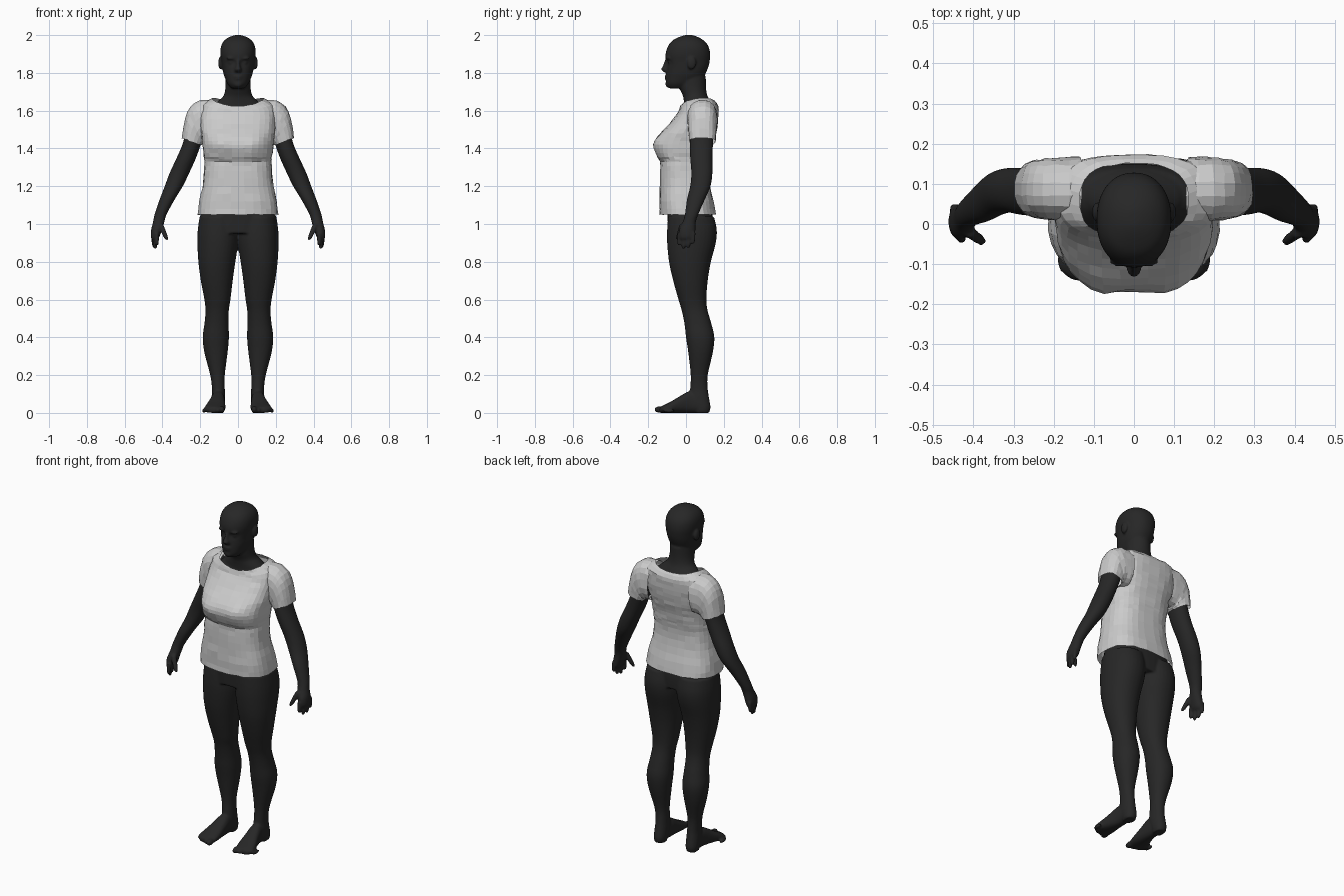
import bpy, bmesh, math, random
from mathutils import Vector as V, Matrix

random.seed(4)


def material(name, c):
    m = bpy.data.materials.new(name)
    m.diffuse_color = (c, c, c, 1)
    return m


# A ring is (centre, half axis u, half axis v, lift applied at the u ends)
def hring(z, x0, x1, y0, y1, s=1, lift=0, tilt=0):
    return (V((s * (x0 + x1) / 2, (y0 + y1) / 2, z)), V(((x1 - x0) / 2, 0, 0)),
            V((0, (y1 - y0) / 2, tilt)), V((0, 0, lift)))


def vring(y, x0, x1, z0, z1, s=1):
    return (V((s * (x0 + x1) / 2, y, (z0 + z1) / 2)), V(((x1 - x0) / 2, 0, 0)),
            V((0, 0, (z1 - z0) / 2)), V((0, 0, 0)))


def smooth_rings(rings, steps):
    """Catmull-Rom interpolation between the given rings."""
    out = []
    for i in range(len(rings) - 1):
        a, b = rings[max(i - 1, 0)], rings[i]
        c, d = rings[i + 1], rings[min(i + 2, len(rings) - 1)]
        for k in range(steps):
            t = k / steps
            out.append(tuple(0.5 * (2 * q + (r - p) * t + (2 * p - 5 * q + 4 * r - w) * t * t
                                    + (3 * q - p - 3 * r + w) * t ** 3)
                             for p, q, r, w in zip(a, b, c, d)))
    return out + [rings[-1]]


def loft(bm, rings, n=24, power=2.0, steps=4, caps=True, warp=None):
    loops = []
    for c, u, v, w in smooth_rings(rings, steps):
        loop = []
        for i in range(n):
            a = 2 * math.pi * (i + 0.5) / n
            ca, sa = math.cos(a), math.sin(a)
            ku = math.copysign(abs(ca) ** (2 / power), ca)
            kv = math.copysign(abs(sa) ** (2 / power), sa)
            p = c + u * ku + v * kv + w * ku * ku
            loop.append(bm.verts.new(warp(p) if warp else p))
        loops.append(loop)
    for a, b in zip(loops, loops[1:]):
        for i in range(n):
            j = (i + 1) % n
            bm.faces.new((a[i], a[j], b[j], b[i]))
    if caps:
        bm.faces.new(loops[0][::-1])
        bm.faces.new(loops[-1])


def ball(bm, loc, size):
    bmesh.ops.create_uvsphere(bm, u_segments=20, v_segments=14, radius=1,
                              matrix=Matrix.Translation(loc) @ Matrix.Diagonal((*size, 1)))


def finger(bm, s, p0, p1, r):
    p0, p1 = V(p0), V(p1)
    rings = []
    for t, k in ((0, 1), (0.5, 1), (0.85, 0.85), (1, 0.4)):
        p = p0.lerp(p1, t)
        rings.append(hring(p.z, p.x - r * k, p.x + r * k, p.y - r * k, p.y + r * k, s))
    loft(bm, rings, 12)


def make(name, bm, mat=None, smooth=False):
    bmesh.ops.recalc_face_normals(bm, faces=bm.faces)
    me = bpy.data.meshes.new(name)
    bm.to_mesh(me)
    bm.free()
    me.polygons.foreach_set("use_smooth", [smooth] * len(me.polygons))
    ob = bpy.data.objects.new(name, me)
    bpy.context.collection.objects.link(ob)
    if mat:
        me.materials.append(mat)
    return ob


dark = material("dark_skin", 0.02)
bm = bmesh.new()


# Head with pressed-in eye sockets
def sockets(p):
    if p.y < 0:
        p.y += 0.016 * math.exp(-((abs(p.x) - 0.036) / 0.02) ** 2 - ((p.z - 1.855) / 0.014) ** 2)
    return p


head = [(1.718, .035, -.09, 0), (1.742, .055, -.105, .04), (1.775, .07, -.106, .09),
        (1.80, .078, -.104, .105), (1.83, .083, -.102, .118), (1.86, .087, -.106, .125),
        (1.90, .093, -.108, .128), (1.94, .09, -.096, .119), (1.97, .074, -.073, .096),
        (1.99, .046, -.036, .063), (2.0, .015, -.005, .035)]
loft(bm, [hring(z, -w, w, f, b) for z, w, f, b in head], 48, 2.2, warp=sockets)
nose = [(1.878, .008, -.108), (1.835, .012, -.125), (1.818, .02, -.133), (1.803, .016, -.116)]
loft(bm, [hring(z, -w, w, f, -.08) for z, w, f in nose], 16)
ball(bm, (0, -.101, 1.781), (.026, .013, .006))
ball(bm, (0, -.1, 1.77), (.022, .013, .007))
ball(bm, (0, -.09, 1.74), (.026, .02, .018))

# Neck spreading into the shoulders
neck = [(1.54, .14, -.01, .15), (1.625, .125, -.01, .14), (1.655, .1, -.012, .126),
        (1.68, .076, -.017, .113), (1.72, .067, -.035, .106), (1.78, .065, -.05, .105)]
loft(bm, [hring(z, -w, w, f, b) for z, w, f, b in neck], 32)

# Torso hidden under the shirt
torso = [(.95, .19, -.095, .14), (1.05, .198, -.098, .14), (1.2, .17, -.1, .108),
         (1.3, .162, -.11, .105), (1.4, .168, -.135, .122), (1.5, .17, -.1, .145),
         (1.58, .17, -.03, .15), (1.63, .13, .0, .14)]
loft(bm, [hring(z, -w, w, f, b) for z, w, f, b in torso], 32, 2.3)

leg = [(1.04, .0, .203, -.095, .148), (.97, -.004, .213, -.1, .163), (.9, -.002, .215, -.1, .158),
       (.8, .014, .21, -.09, .132), (.7, .028, .197, -.068, .115), (.6, .04, .178, -.04, .108),
       (.54, .049, .172, -.022, .115), (.47, .05, .178, -.008, .135), (.4, .048, .187, 0, .15),
       (.32, .055, .178, .012, .142), (.2, .07, .147, .025, .115), (.13, .07, .138, .022, .115),
       (.08, .068, .14, .02, .122), (.03, .07, .14, .04, .13), (0, .075, .135, .05, .122)]
foot = [(.11, .08, .13, 0, .06), (.07, .074, .138, 0, .1), (.02, .07, .142, 0, .115),
        (-.03, .068, .155, 0, .09), (-.08, .066, .172, 0, .06), (-.12, .07, .178, 0, .04),
        (-.14, .075, .15, 0, .03)]
arm = [(1.6, .16, .235, .05, .13), (1.5, .17, .272, .025, .145), (1.42, .197, .295, .02, .142),
       (1.35, .222, .325, .022, .14), (1.27, .258, .362, .028, .14), (1.2, .292, .388, .022, .13),
       (1.13, .335, .415, .005, .1), (1.05, .378, .442, -.006, .065), (1.01, .39, .45, -.018, .052),
       (.97, .402, .46, -.036, .05), (.935, .415, .462, -.036, .048), (.92, .425, .458, -.03, .04)]
fingers = [((.43, -.034, .95), (.43, -.037, .885), .012), ((.44, -.008, .95), (.438, -.014, .866), .012),
           ((.445, .016, .95), (.445, .012, .872), .012), ((.447, .04, .955), (.45, .037, .895), .011),
           ((.41, -.02, 1.0), (.376, -.045, .915), .014)]
for s in (1, -1):
    # Face details, one set per side
    ball(bm, (s * .036, -.08, 1.855), (.015, .015, .012))
    ball(bm, (s * .036, -.093, 1.877), (.026, .014, .008))
    ball(bm, (s * .093, .03, 1.852), (.012, .024, .034))
    # Leg, foot and toes
    loft(bm, [hring(r[0], *r[1:], s) for r in leg], 32, 2.15)
    loft(bm, [vring(r[0], *r[1:], s) for r in foot], 24, 2.4)
    for i in range(5):
        r = (.018, .014, .013, .012, .011)[i]
        ball(bm, (s * (.086 + .0235 * i), -.138 + .012 * i, r), (r * .9, .03, r))
    # Arm, hand and fingers
    loft(bm, [hring(r[0], *r[1:], s) for r in arm], 24, 2.1)
    for p0, p1, r in fingers:
        finger(bm, s, p0, p1, r)

# Fuse all skin parts into one smooth surface
body = make("body", bm, dark, True)
rm = body.modifiers.new("fuse", 'REMESH')
rm.mode = 'VOXEL'
rm.voxel_size = 0.0065
rm.use_smooth_shade = True
sm = body.modifiers.new("soften", 'SMOOTH')
sm.factor, sm.iterations = 0.5, 3


# Shirt: flat faces with slight creases and a shaped bust
def cloth(p):
    if p.y < 0:
        p.y -= .018 * math.exp(-((abs(p.x) - .085) / .06) ** 2 - ((p.z - 1.42) / .045) ** 2)
    return p + V([random.uniform(-.002, .002) for _ in range(3)])


shirt = [(1.05, .213, -.14, .158), (1.12, .206, -.14, .145), (1.2, .188, -.138, .127),
         (1.28, .18, -.138, .122), (1.33, .178, -.136, .128), (1.355, .18, -.152, .133),
         (1.4, .187, -.161, .14), (1.44, .19, -.157, .15), (1.48, .195, -.135, .16),
         (1.53, .198, -.09, .168), (1.58, .2, -.05, .172)]
rings = [hring(z, -w, w, f, b) for z, w, f, b in shirt]
rings += [hring(1.615, -.185, .185, -.035, .172, lift=.02, tilt=.01),
          hring(1.638, -.135, .135, -.03, .15, lift=.026, tilt=.014)]
bm = bmesh.new()
loft(bm, rings, 32, 2.7, 2, False, cloth)
make("shirt_body", bm)

# Sleeves: each ring runs from an outer point to an underarm point
sleeve = [(.13, 1.655, .14, 1.43, .08), (.2, 1.655, .17, 1.43, .08), (.25, 1.622, .18, 1.425, .077),
          (.28, 1.56, .185, 1.422, .073), (.297, 1.455, .193, 1.418, .069)]
for s, side in ((1, "left"), (-1, "right")):
    bm = bmesh.new()
    rings = [(V((s * (a + c) / 2, .087, (b + d) / 2)), V((s * (a - c) / 2, 0, (b - d) / 2)),
              V((0, r, 0)), V((0, 0, 0))) for a, b, c, d, r in sleeve]
    loft(bm, rings, 20, 2.4, 2, False, cloth)
    make("sleeve_" + side, bm)
